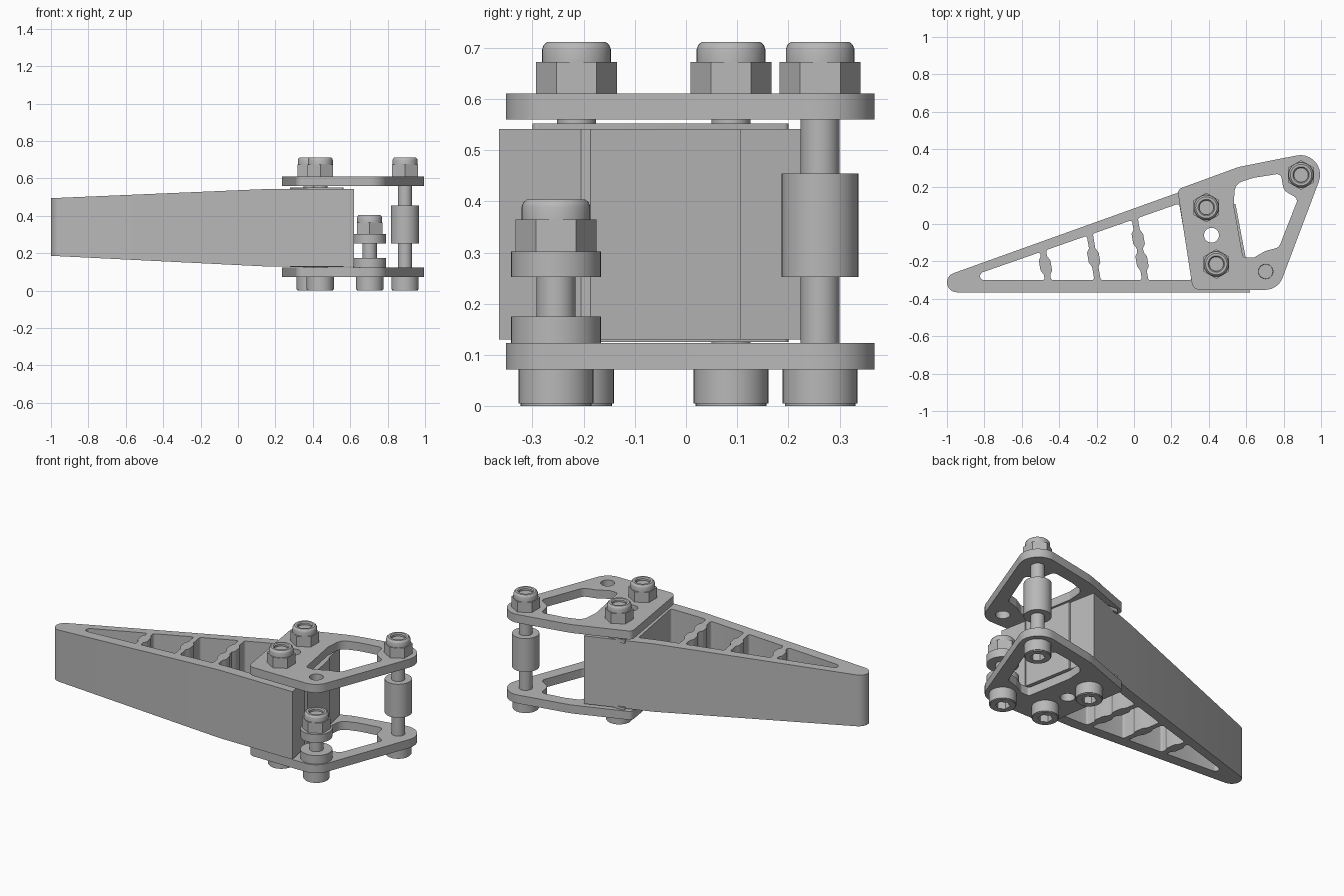
import bpy, bmesh, math
from mathutils import Vector

if "Cube" in bpy.data.objects:
    bpy.data.objects.remove(bpy.data.objects["Cube"])

grey = bpy.data.materials.new("metal grey")
grey.diffuse_color = (0.48, 0.48, 0.48, 1)
grey.use_nodes = True
grey.node_tree.nodes["Principled BSDF"].inputs["Base Color"].default_value = grey.diffuse_color


def finish(name, bm, angle=30):
    bmesh.ops.remove_doubles(bm, verts=bm.verts, dist=0.0002)
    bmesh.ops.recalc_face_normals(bm, faces=bm.faces)
    mesh = bpy.data.meshes.new(name)
    bm.to_mesh(mesh)
    bm.free()
    mesh.materials.clear()
    mesh.materials.append(grey)
    ob = bpy.data.objects.new(name, mesh)
    bpy.context.collection.objects.link(ob)
    bpy.ops.object.select_all(action='DESELECT')
    ob.select_set(True)
    bpy.context.view_layer.objects.active = ob
    bpy.ops.object.shade_smooth_by_angle(angle=math.radians(angle))
    return ob


def rounded(corners, steps=8):
    """Outline with each (x, y, radius) corner replaced by an arc."""
    out, n = [], len(corners)
    for i, c in enumerate(corners):
        p = Vector(c[:2])
        r = c[2] if len(c) > 2 else 0
        a = (Vector(corners[i - 1][:2]) - p).normalized()
        b = (Vector(corners[(i + 1) % n][:2]) - p).normalized()
        if r == 0:
            out.append(p)
            continue
        half = a.angle(b) / 2
        centre = p + (a + b).normalized() * r / math.sin(half)
        start = p + a * r / math.tan(half) - centre
        end = p + b * r / math.tan(half) - centre
        sweep = start.angle_signed(end)
        t0 = math.atan2(start.y, start.x)
        for k in range(steps + 1):
            t = t0 - sweep * k / steps
            out.append(centre + Vector((math.cos(t), math.sin(t))) * r)
    return out


def ring(x, y, r, n=32, turn=0.0):
    return [Vector((x + r * math.cos(turn + math.tau * k / n),
                    y + r * math.sin(turn + math.tau * k / n))) for k in range(n)]


def prism(loops, z0, z1):
    """Extruded flat shape; the loops after the first are holes."""
    cu = bpy.data.curves.new("outline", 'CURVE')
    cu.dimensions, cu.fill_mode, cu.extrude = '2D', 'BOTH', (z1 - z0) / 2
    for loop in loops:
        s = cu.splines.new('POLY')
        s.points.add(len(loop) - 1)
        for pt, co in zip(s.points, loop):
            pt.co = (co[0], co[1], 0, 1)
        s.use_cyclic_u = True
    tmp = bpy.data.objects.new("outline", cu)
    bpy.context.collection.objects.link(tmp)
    dg = bpy.context.evaluated_depsgraph_get()
    mesh = bpy.data.meshes.new_from_object(tmp.evaluated_get(dg))
    bm = bmesh.new()
    bm.from_mesh(mesh)
    bmesh.ops.translate(bm, verts=bm.verts, vec=(0, 0, (z0 + z1) / 2))
    bpy.data.objects.remove(tmp)
    bpy.data.curves.remove(cu)
    bpy.data.meshes.remove(mesh)
    bmesh.ops.remove_doubles(bm, verts=bm.verts, dist=0.0002)
    return bm


def lathe(name, x, y, profile, n=40):
    """Turned part from (radius, z) points."""
    bm = bmesh.new()
    vs = [bm.verts.new((x + r, y, z)) for r, z in profile]
    es = [bm.edges.new(p) for p in zip(vs, vs[1:])]
    bmesh.ops.spin(bm, geom=vs + es, cent=(x, y, 0), axis=(0, 0, 1),
                   angle=math.tau, steps=n, use_duplicate=False)
    return finish(name, bm)


def cylinder(name, x, y, r, z0, z1):
    return lathe(name, x, y, [(0, z0), (r, z0), (r, z1), (0, z1)])


# Bolt positions
bolts = {"inner_back": (0.387, 0.088), "inner_front": (0.44, -0.214),
         "outer_back": (0.893, 0.262), "outer_front": (0.704, -0.254)}
MID_HOLE = (0.414, -0.06)


# Hollow wedge arm: slanted ribs with small bulges separate the pockets
def rib_side(xb, bumps, sign):
    def at(y, off):
        return (xb - 0.17 * (y + 0.3) + sign * off, y)
    pts = []
    for yc in bumps:
        pts += [at(yc + d, o) for d, o in ((-0.05, 0.017), (-0.026, 0.031),
                                           (0.026, 0.031), (0.05, 0.017))]
    x0 = xb + sign * 0.017
    top = (0.025 + 0.35 * (x0 - 0.051)) / (1 + 0.35 * 0.17)
    top_x = (xb - 0.051 + sign * 0.017 - 0.17 * 0.025) / (1 + 0.17 * 0.35)
    return [(x0, -0.3, 0.012)] + pts + [(top_x, 0.025 + 0.35 * top_x, 0.012)]


ribs = [(-0.46, [-0.222]), (-0.195, [-0.18]), (0.06, [-0.2, -0.08]), (0.328, [])]
pockets = []
for i, (xb, bumps) in enumerate(ribs):
    right = rib_side(xb, bumps, -1)
    left = [(-0.929, -0.3, 0.0215)] if i == 0 else rib_side(*ribs[i - 1], 1)[::-1]
    pockets.append(rounded(right + left, 5))


def end_x(y):
    return 0.551 - 0.19 * y


arm_outline = rounded([
    (-1.25, -0.365, 0.0526), (end_x(-0.365), -0.365),
    (end_x(-0.205), -0.205), (end_x(-0.187) + 0.012, -0.187),
    (end_x(0.107) + 0.012, 0.107), (end_x(0.096), 0.107),
    (end_x(0.263), 0.263)], 10)
bm = prism([arm_outline] + pockets + [ring(*MID_HOLE, 0.04)], 0.13, 0.542)
bmesh.ops.bisect_plane(bm, geom=bm.verts[:] + bm.edges[:] + bm.faces[:],
                       plane_co=(0.13, 0, 0), plane_no=(1, 0, 0))
for v in bm.verts:  # thinner towards the tip
    t = max(0.0, 0.13 - v.co.x) / 1.13
    v.co.z += -0.048 * t if v.co.z > 0.3 else 0.056 * t
finish("wedge_arm", bm)

# Raised clamping pad on both faces of the arm
pad = rounded([(0.275, 0.2, 0.01), (0.37, -0.3, 0.01),
               (0.565, -0.3, 0.01), (0.47, 0.2, 0.01)], 4)
for name, z0, z1 in (("pad_top", 0.53, 0.552), ("pad_bottom", 0.125, 0.14)):
    finish(name, prism([pad, ring(*MID_HOLE, 0.04)], z0, z1))

# Two bracket plates with a large window
plate = rounded([(0.232, 0.185, 0.03), (0.315, -0.352, 0.045), (0.77, -0.352, 0.1),
                 (1.055, 0.403, 0.105), (0.56, 0.305, 0.3)], 10)
window = rounded([(0.54, 0.215, 0.06), (0.64, 0.247, 0.08), (0.785, 0.27, 0.025),
                  (0.80, 0.18, 0.05), (0.877, 0.135, 0.025), (0.775, -0.125, 0.04),
                  (0.70, -0.145, 0.05), (0.64, -0.18, 0.03), (0.583, -0.18, 0.018),
                  (0.533, 0.1, 0.05)], 6)
holes = [window, ring(*MID_HOLE, 0.04), ring(*bolts["outer_front"], 0.039)]
for name, z0 in (("lower_plate", 0.072), ("upper_plate", 0.56)):
    finish(name, prism([plate] + holes, z0, z0 + 0.051))

# Bolts: socket head, shank and domed lock nut
for key, (x, y) in bolts.items():
    z = 0.302 if key == "outer_front" else 0.61
    finish(key + "_bolt_head", prism(
        [ring(x, y, 0.073, 40), ring(x, y, 0.04, 6, math.pi / 2)], 0.005, 0.045))
    finish(key + "_bolt_head_rim", prism(
        [ring(x, y, 0.069, 40), ring(x, y, 0.04, 6, math.pi / 2)], 0, 0.005))
    cylinder(key + "_bolt_head_base", x, y, 0.073, 0.045, 0.072)
    cylinder(key + "_shank", x, y, 0.038, 0.06, z + 0.085)
    finish(key + "_nut", prism([ring(x, y, 0.079, 6, math.pi / 2)], z, z + 0.063))
    lathe(key + "_nut_dome", x, y, [
        (0.067, z + 0.06), (0.067, z + 0.088), (0.064, z + 0.096), (0.057, z + 0.102),
        (0.044, z + 0.102), (0.038, z + 0.096), (0.038, z + 0.085)])

# Spacers on the outer bolts
cylinder("outer_sleeve", *bolts["outer_back"], 0.075, 0.252, 0.455)
cylinder("lower_roller_flange", *bolts["outer_front"], 0.088, 0.123, 0.175)
cylinder("upper_roller_flange", *bolts["outer_front"], 0.088, 0.252, 0.302)
